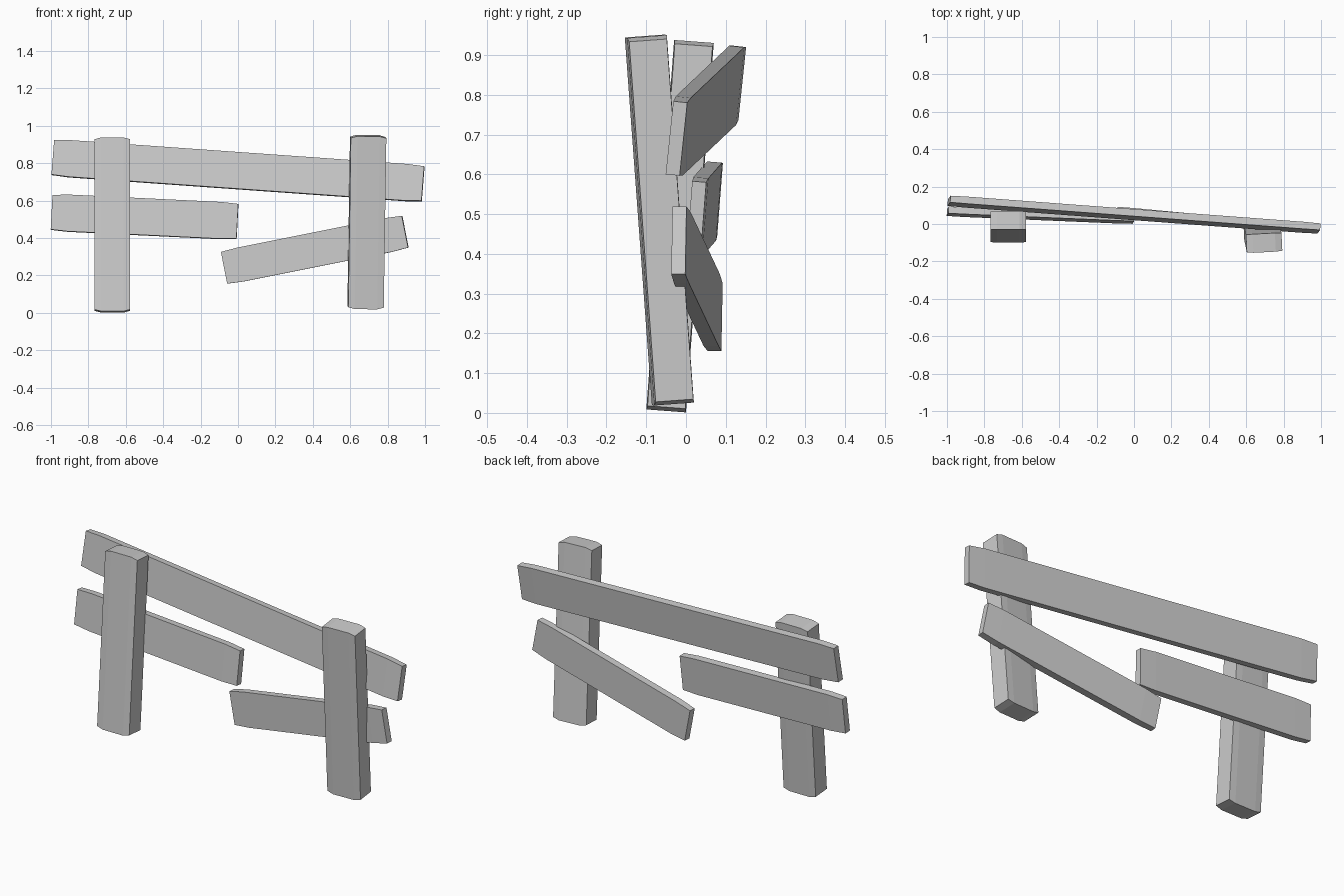
import bpy, bmesh
from mathutils import Vector

if "Cube" in bpy.data.objects:
    bpy.data.objects.remove(bpy.data.objects["Cube"])


def bar(name, centre, S, U, V, dims, inset, taper_u, taper_v):
    """Box sliced four times along S; the two outer slices are pinched in U and V."""
    ds, du, dv = (d / 2 for d in dims)
    bm = bmesh.new()
    rings = []
    for s, outer in ((-ds, 1), (-ds + inset, 0), (ds - inset, 0), (ds, 1)):
        u = du * (taper_u if outer else 1)
        v = dv * (taper_v if outer else 1)
        rings.append([bm.verts.new(centre + S * s + U * (u * a) + V * (v * b))
                      for a, b in ((-1, -1), (1, -1), (1, 1), (-1, 1))])
    for r0, r1 in zip(rings, rings[1:]):
        for i in range(4):
            j = (i + 1) % 4
            bm.faces.new((r0[i], r0[j], r1[j], r1[i]))
    bm.faces.new(rings[0])
    bm.faces.new(rings[-1])
    bmesh.ops.recalc_face_normals(bm, faces=bm.faces)
    mesh = bpy.data.meshes.new(name)
    bm.to_mesh(mesh)
    bm.free()
    obj = bpy.data.objects.new(name, mesh)
    bpy.context.collection.objects.link(obj)
    return obj


def post(name, bottom, top, across):
    b, t = Vector(bottom), Vector(top)
    up = (t - b).normalized()
    depth = up.cross(Vector(across)).normalized()
    side = depth.cross(up)
    bar(name, (b + t) / 2, side, up, depth,
        (0.19, (t - b).length, 0.1), 0.035, 0.98, 0.95)


def rail(name, left, right, lean, height):
    l, r = Vector(left), Vector(right)
    along = (r - l).normalized()
    thick = Vector((0, lean, 1)).cross(along).normalized()
    up = along.cross(thick)
    bar(name, (l + r) / 2, along, up, thick,
        ((r - l).length, height, 0.038), 0.09, 0.94, 0.93)


# leaning posts
post("left_post", (-0.672, -0.05, 0.005), (-0.672, 0.02, 0.934), (1, 0, 0))
post("right_post", (0.682, -0.033, 0.023), (0.696, -0.101, 0.947), (1, 0.05, 0))

# long top rail and the two halves of the broken lower rail
rail("top_rail", (-0.989, 0.124, 0.83), (0.989, -0.024, 0.69), 0.11, 0.197)
rail("broken_rail_left", (-0.996, 0.068, 0.537), (-0.003, 0.026, 0.489), 0.08, 0.197)
rail("broken_rail_right", (-0.073, 0.073, 0.241), (0.894, -0.018, 0.434), 0.0, 0.184)
